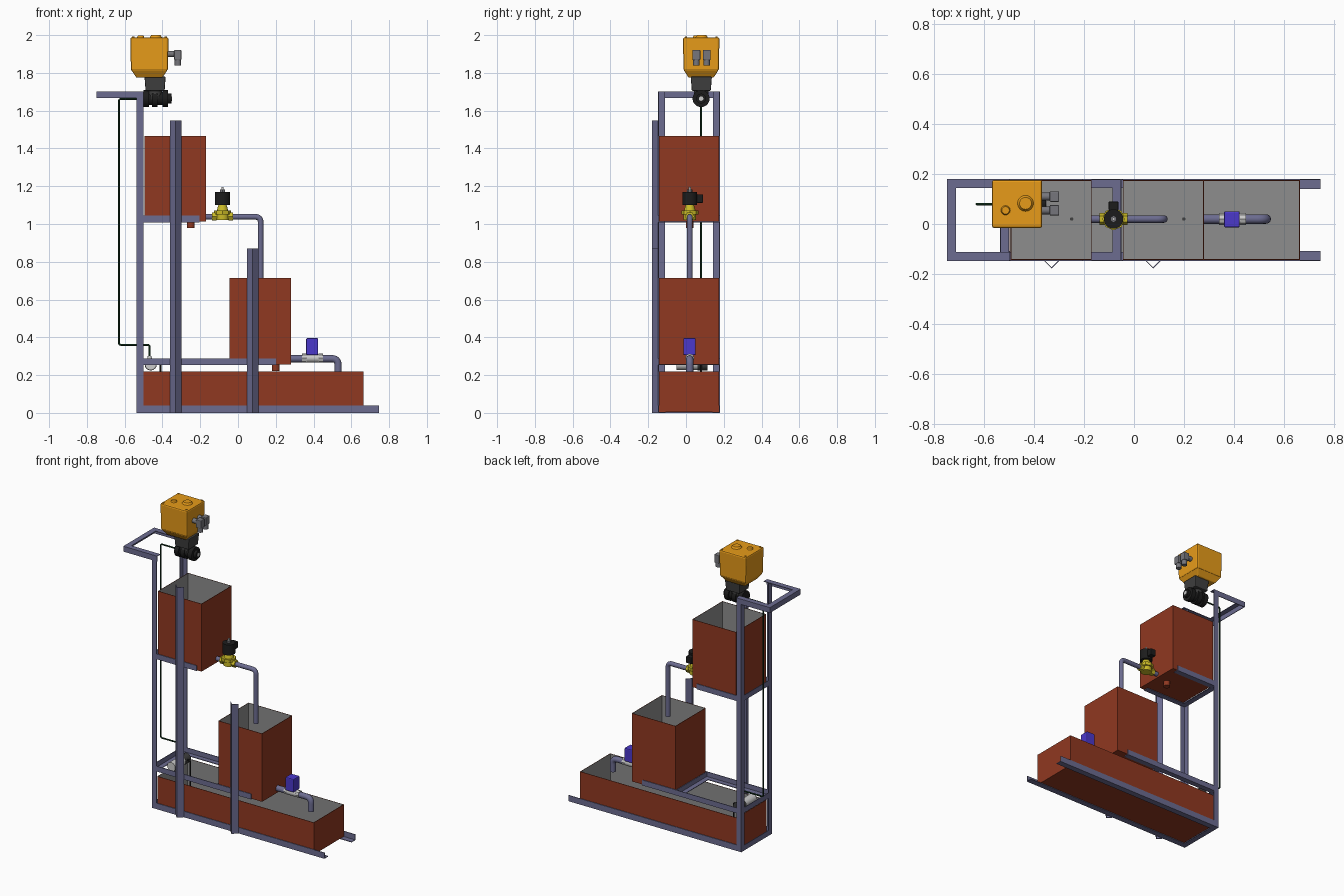
import bpy, bmesh
from math import radians
from mathutils import Vector as V

if "Cube" in bpy.data.objects:
    bpy.data.objects.remove(bpy.data.objects["Cube"])

def mat(name, r, g, b):
    m = bpy.data.materials.new(name)
    m.diffuse_color = (r, g, b, 1)
    m.use_nodes = True
    m.node_tree.nodes["Principled BSDF"].inputs["Base Color"].default_value = m.diffuse_color
    return m

STEEL = mat("steel", .15, .15, .28)
RED = mat("tank_red", .28, .04, .015)
INNER = mat("tank_inside", .27, .27, .27)
ORANGE = mat("orange", .8, .33, .01)
BLACK = mat("black", .012, .012, .012)
DARK = mat("dark_grey", .05, .05, .05)
GREY = mat("mid_grey", .18, .18, .2)
LIGHT = mat("light_grey", .55, .55, .55)
BRASS = mat("brass", .6, .5, .02)
BLUE = mat("blue", .07, .04, .6)
HOSE = mat("hose", .005, .03, .01)

def finish(bm, name, material, bevel=0, smooth=False):
    bmesh.ops.recalc_face_normals(bm, faces=bm.faces)
    me = bpy.data.meshes.new(name)
    bm.to_mesh(me)
    bm.free()
    ob = bpy.data.objects.new(name, me)
    bpy.context.collection.objects.link(ob)
    me.materials.append(material)
    if bevel:
        b = ob.modifiers.new("bevel", 'BEVEL')
        b.width, b.segments = bevel, 2
    if smooth:
        select(ob)
        bpy.ops.object.shade_smooth_by_angle(angle=radians(35))
    return ob

def select(ob):
    bpy.ops.object.select_all(action='DESELECT')
    ob.select_set(True)
    bpy.context.view_layer.objects.active = ob

def block(name, lo, hi, material, bevel=0, taper=1):
    """Box between two corners; taper scales the bottom face."""
    lo, hi = V(lo), V(hi)
    c, s = (lo + hi) / 2, hi - lo
    bm = bmesh.new()
    bmesh.ops.create_cube(bm, size=1)
    for v in bm.verts:
        k = taper if v.co.z < 0 else 1
        v.co = V((c.x + v.co.x * s.x * k, c.y + v.co.y * s.y * k, c.z + v.co.z * s.z))
    return finish(bm, name, material, bevel)

def cyl(name, p0, p1, r, material, r2=None, n=32):
    p0, p1 = V(p0), V(p1)
    d = p1 - p0
    bm = bmesh.new()
    bmesh.ops.create_cone(bm, cap_ends=True, segments=n, radius1=r,
                          radius2=r if r2 is None else r2, depth=d.length)
    q = V((0, 0, 1)).rotation_difference(d.normalized())
    for v in bm.verts:
        v.co = q @ v.co + (p0 + p1) / 2
    return finish(bm, name, material, smooth=True)

def angle_iron(name, p0, p1, u, v, size=.036, t=.004):
    """L profile with its corner on the line p0-p1 and legs along u and v."""
    p0, p1, u, v = V(p0), V(p1), V(u).normalized(), V(v).normalized()
    bm = bmesh.new()
    prof = [(0, 0), (size, 0), (size, t), (t, t), (t, size), (0, size)]
    f = bm.faces.new([bm.verts.new(p0 + u * a + v * b) for a, b in prof])
    ext = bmesh.ops.extrude_face_region(bm, geom=[f])
    for e in ext['geom']:
        if isinstance(e, bmesh.types.BMVert):
            e.co += p1 - p0
    return finish(bm, name, STEEL)

def tube(name, pts, r, material, fillet):
    """Round tube along a path with rounded corners."""
    pts = [V(p) for p in pts]
    path = [pts[0]]
    for a, b, c in zip(pts, pts[1:], pts[2:]):
        s, e = b + (a - b).normalized() * fillet, b + (c - b).normalized() * fillet
        for i in range(9):
            k = i / 8
            path.append(s * (1 - k) ** 2 + b * 2 * k * (1 - k) + e * k * k)
    path.append(pts[-1])
    cu = bpy.data.curves.new(name, 'CURVE')
    cu.dimensions, cu.bevel_depth, cu.bevel_resolution = '3D', r, 6
    cu.use_fill_caps = True
    sp = cu.splines.new('POLY')
    sp.points.add(len(path) - 1)
    for p, co in zip(sp.points, path):
        p.co = (*co, 1)
    ob = bpy.data.objects.new(name, cu)
    bpy.context.collection.objects.link(ob)
    cu.materials.append(material)
    select(ob)
    bpy.ops.object.convert(target='MESH')
    bpy.ops.object.shade_smooth_by_angle(angle=radians(40))

def tank(name, x0, x1, z0, z1, y0=-.144, y1=.176, t=.004):
    """Open-topped tank, red outside and grey inside."""
    ob = block(name, (x0, y0, z0), (x1, y1, z1), RED)
    ob.data.materials.append(INNER)
    bm = bmesh.new()
    bm.from_mesh(ob.data)
    top = max(bm.faces, key=lambda f: f.calc_center_median().z)
    bmesh.ops.inset_region(bm, faces=[top], thickness=t)
    ext = bmesh.ops.extrude_discrete_faces(bm, faces=[top])['faces'][0]
    for v in ext.verts:
        v.co.z = z0 + t
    ext.material_index = 1
    for e in ext.edges:
        for f in e.link_faces:
            f.material_index = 1
    bm.to_mesh(ob.data)
    bm.free()

X, Y, Z = V((1, 0, 0)), V((0, 1, 0)), V((0, 0, 1))
YF, YB, XL = -.148, .18, -.537

# Frame: mirrored front and back members
for side, y, inw in (("front", YF, Y), ("back", YB, -Y)):
    angle_iron(side + "_base_rail", (XL, y, 0), (.747, y, 0), inw, Z, .04)
    angle_iron(side + "_post", (XL, y, 0), (XL, y, 1.7), inw, X)
    angle_iron(side + "_lower_shelf_rail", (-.533, y, .253), (.2, y, .253), inw, Z)
    angle_iron(side + "_upper_shelf_rail", (-.533, y, 1.008), (-.205, y, 1.008), inw, Z)
    angle_iron(side + "_top_rail", (-.75, y, 1.702), (-.5, y, 1.702), inw, -Z)

# Frame: cross members
for name, x, z, u, v in (("base_crossbar", XL, 0, X, Z), ("lower_shelf_left_bar", XL, .253, X, Z),
                         ("lower_shelf_mid_bar", -.05, .253, -X, Z),
                         ("upper_shelf_left_bar", XL, 1.008, X, Z),
                         ("top_left_bar", -.75, 1.702, X, -Z)):
    angle_iron(name, (x, YF, z), (x, YB, z), u, v)

# Diagonal angle uprights on the front
for name, x, h in (("tall_front_upright", -.33, 1.548), ("short_front_upright", .077, .87)):
    angle_iron(name, (x, -.179, 0), (x, -.179, h), X + Y, Y - X, .043)

# Tanks and their drains
tank("upper_tank", -.495, -.17, 1.012, 1.467)
tank("middle_tank", -.045, .28, .257, .715)
tank("bottom_tank", -.5, .665, .005, .22)
for name, x, z in (("upper_drain", -.25, 1.012), ("middle_drain", .2, .257)):
    cyl(name, (x, .02, z - .034), (x, .02, z), .021, RED)
    cyl(name + "_hole", (x, .02, z + .003), (x, .02, z + .005), .007, DARK)

# Transfer pipes
tube("upper_pipe", [(-.172, .02, 1.038), (.12, .02, 1.038), (.12, .02, .68)], .015, STEEL, .03)
tube("lower_pipe", [(.278, .02, .287), (.53, .02, .287), (.53, .02, .2)], .019, STEEL, .035)

# Brass solenoid valve
cx, cy = -.082, .02
cyl("brass_body", (cx - .05, cy, 1.04), (cx + .05, cy, 1.04), .019, BRASS)
for s in (-1, 1):
    cyl("brass_hex_end", (cx + s * .032, cy, 1.04), (cx + s * .056, cy, 1.04), .025, BRASS, n=6)
cyl("brass_seat", (cx, cy, 1.02), (cx, cy, 1.05), .034, BRASS)
cyl("brass_flange", (cx, cy, 1.05), (cx, cy, 1.072), .045, BRASS, n=8)
cyl("brass_bonnet", (cx, cy, 1.072), (cx, cy, 1.1), .03, BRASS, r2=.022)
cyl("solenoid_coil", (cx, cy, 1.1), (cx, cy, 1.17), .039, BLACK)
block("solenoid_plug_neck", (cx - .018, cy, 1.11), (cx + .018, .06, 1.16), BLACK)
block("solenoid_plug", (cx - .02, .056, 1.112), (cx + .02, .09, 1.157), BLACK, .004)
cyl("solenoid_nut", (cx, cy, 1.17), (cx, cy, 1.182), .014, GREY, n=6)
cyl("solenoid_stem", (cx, cy, 1.18), (cx, cy, 1.197), .006, LIGHT)

# Blue flow valve
cyl("flow_valve_body", (.36, .02, .29), (.43, .02, .29), .023, LIGHT)
for x in (.34, .425):
    cyl("flow_valve_nut", (x, .02, .29), (x + .024, .02, .29), .024, LIGHT, n=8)
block("flow_valve_actuator", (.361, -.014, .306), (.424, .051, .396), BLUE, .006)

# Orange actuator with dials
block("actuator_housing", (-.57, -.016, 1.812), (-.368, .177, 1.988), ORANGE, .009, .97)
block("actuator_base", (-.565, -.012, 1.775), (-.373, .172, 1.815), ORANGE, .004, .72)
cyl("large_dial", (-.435, .083, 1.985), (-.435, .083, 2.0), .034, ORANGE, r2=.024)
cyl("small_dial", (-.515, .055, 1.985), (-.515, .055, 1.998), .02, ORANGE, r2=.015)
for x in (-.555, -.383):
    for y in (0, .162):
        cyl("lid_screw", (x, y, 1.985), (x, y, 1.992), .006, ORANGE, n=12)

# Cable connectors on the actuator
for y in (.055, .11):
    cyl("connector_stub", (-.375, y, 1.9), (-.33, y, 1.9), .016, GREY)
    block("connector_head", (-.338, y - .021, 1.868), (-.3, y + .021, 1.922), GREY, .004)
    cyl("connector_gland", (-.318, y, 1.838), (-.318, y, 1.87), .017, GREY)

# Black valve under the actuator
block("valve_bracket", (-.495, .025, 1.705), (-.383, .137, 1.78), DARK, .005, .9)
cyl("valve_neck", (-.44, .08, 1.66), (-.44, .08, 1.72), .038, DARK)
cyl("valve_body", (-.485, .08, 1.664), (-.37, .08, 1.664), .034, BLACK)
for x in (-.5, -.455, -.4):
    cyl("valve_collar", (x, .08, 1.664), (x + .03, .08, 1.664), .045, BLACK)
cyl("valve_outlet", (-.37, .08, 1.664), (-.352, .08, 1.664), .026, BLACK)
cyl("valve_bore", (-.352, .08, 1.664), (-.35, .08, 1.664), .012, LIGHT)

# Pump with riser and suction hoses
cyl("pump_motor", (-.462, -.05, .257), (-.462, .06, .257), .03, LIGHT)
cyl("pump_head", (-.462, .06, .257), (-.462, .115, .257), .032, DARK)
cyl("pump_outlet", (-.468, .08, .28), (-.468, .08, .302), .014, LIGHT, r2=.01)
tube("riser_hose", [(-.468, .08, .29), (-.468, .08, .36), (-.63, .08, .36),
                    (-.63, .08, 1.662), (-.49, .08, 1.662)], .005, HOSE, .012)
tube("suction_hose", [(-.45, .08, .262), (-.41, .08, .262), (-.41, .08, .08)], .005, BLACK, .015)
